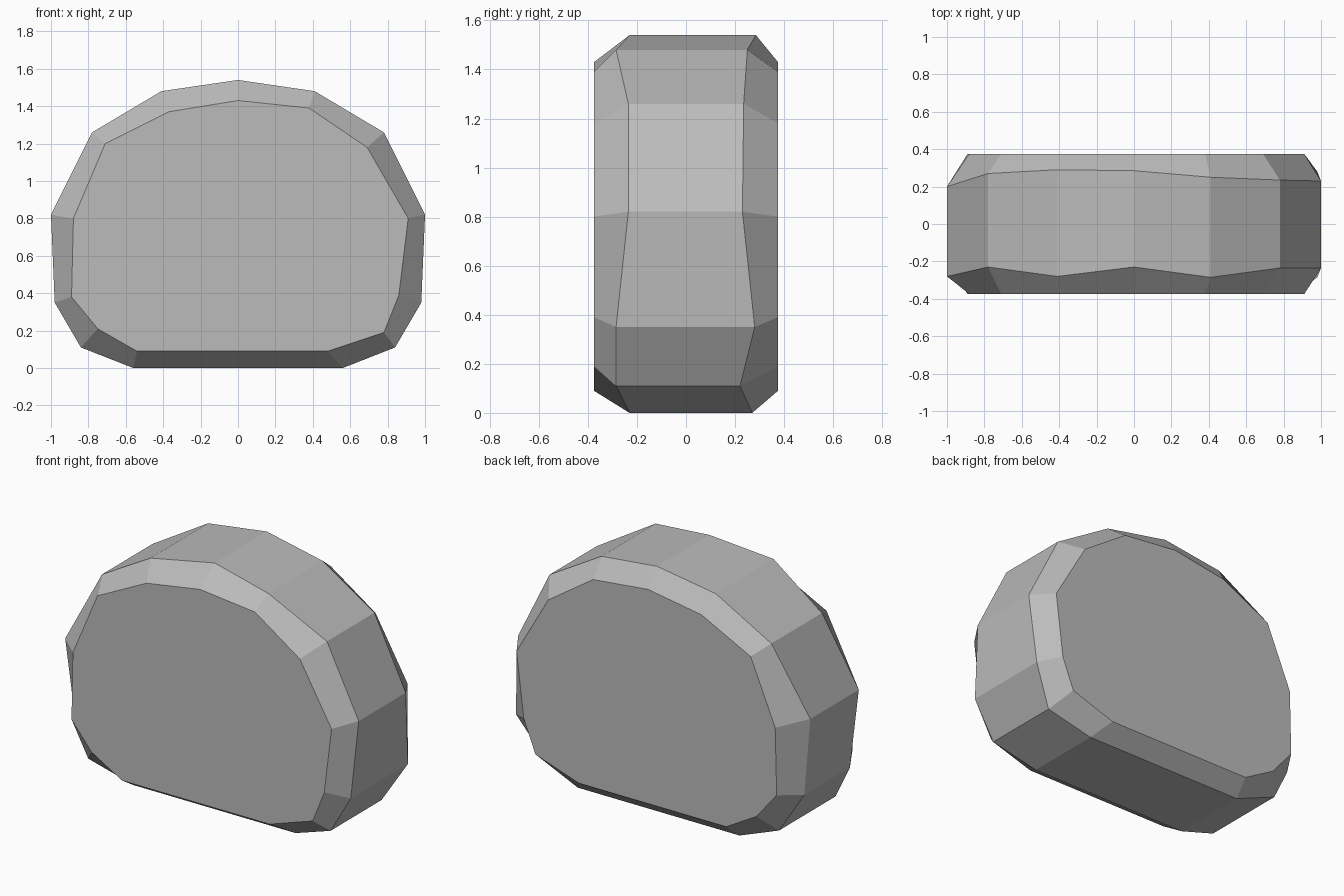
import bpy
import bmesh

default = bpy.data.objects.get("Cube")
if default:
    bpy.data.objects.remove(default, do_unlink=True)

# Grey stone material
stone = bpy.data.materials.new("stone_grey")
stone.use_nodes = True
GREY = (0.5, 0.5, 0.5, 1.0)
stone.diffuse_color = GREY
stone.node_tree.nodes["Principled BSDF"].inputs["Base Color"].default_value = GREY

HALF_DEPTH = 0.375

# Widest outline as (x, z), counter-clockwise from the bottom left
rim = [(-.56, 0), (.56, 0), (.84, .11), (.98, .35), (1, .82), (.78, 1.26), (.41, 1.48),
       (0, 1.54), (-.41, 1.48), (-.78, 1.26), (-1, .82), (-.98, .35), (-.84, .11)]
# Flat face outline inside the uneven bevel
face = [(-.54, .09), (.48, .09), (.78, .19), (.86, .39), (.91, .80), (.69, 1.18), (.38, 1.39),
        (0, 1.43), (-.37, 1.37), (-.71, 1.20), (-.88, .80), (-.89, .38), (-.75, .21)]
# Depth of the bevel edge at each rim corner
rim_front = [.23, .23, .285, .285, .235, .235, .285, .23, .28, .23, .28, .22, .28]
rim_back = [.27, .27, .22, .28, .23, .235, .25, .285, .29, .27, .20, .23, .28]

bm = bmesh.new()


def loop(outline, depths, side):
    return [bm.verts.new((x, side * d, z)) for (x, z), d in zip(outline, depths)]


count = len(rim)
flat = [HALF_DEPTH] * count
loops = [loop(face, flat, -1), loop(rim, rim_front, -1),
         loop(rim, rim_back, 1), loop(face, flat, 1)]

# Front and back faces, then the bevels and the outer wall between them
bm.faces.new(loops[0])
bm.faces.new(loops[-1][::-1])
for a, b in zip(loops, loops[1:]):
    for i in range(count):
        j = (i + 1) % count
        bm.faces.new((a[i], b[i], b[j], a[j]))
bmesh.ops.recalc_face_normals(bm, faces=bm.faces[:])

mesh = bpy.data.meshes.new("stone_block")
bm.to_mesh(mesh)
bm.free()
mesh.materials.append(stone)
block = bpy.data.objects.new("stone_block", mesh)
bpy.context.collection.objects.link(block)
